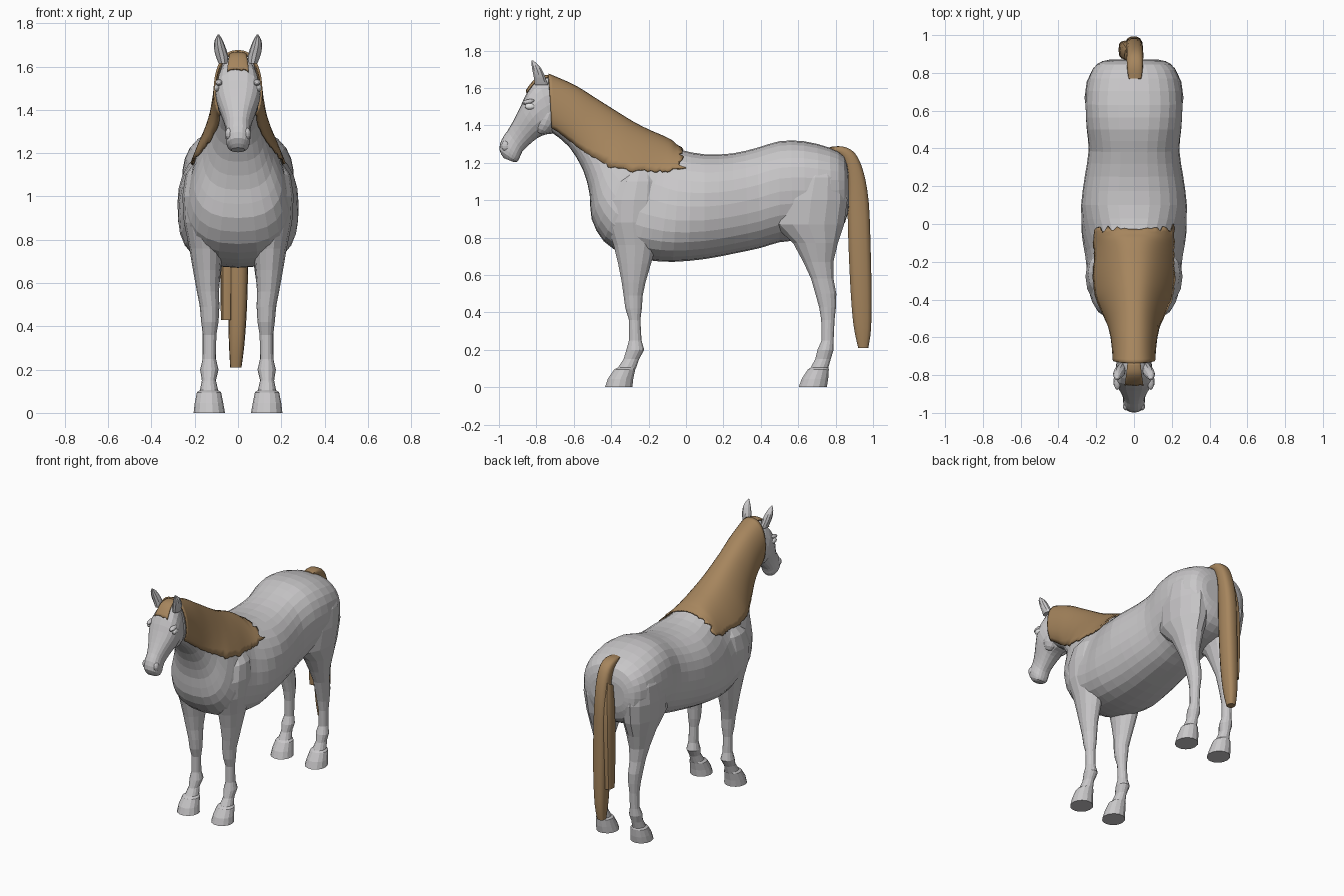
import bpy, bmesh, math, random
from mathutils import Vector

if "Cube" in bpy.data.objects:
    bpy.data.objects.remove(bpy.data.objects["Cube"])

random.seed(3)

def material(name, rgb):
    m = bpy.data.materials.new(name)
    m.diffuse_color = (*rgb, 1)
    m.use_nodes = True
    m.node_tree.nodes["Principled BSDF"].inputs["Base Color"].default_value = m.diffuse_color
    return m

GREY = material("coat grey", (0.58, 0.57, 0.58))
TAN = material("hair tan", (0.38, 0.235, 0.11))
WHITE = material("eye white", (0.9, 0.9, 0.9))

def spline(rows, s):
    """Catmull-Rom interpolation of a table of section rows."""
    n = len(rows) - 1
    i = min(int(s), n - 1)
    t = s - i
    p = [rows[max(0, min(n, i + k))] for k in (-1, 0, 1, 2)]
    return [0.5 * (2 * b + (c - a) * t + (2 * a - 5 * b + 4 * c - d) * t * t
                   + (3 * b - a - 3 * c + d) * t ** 3) for a, b, c, d in zip(*p)]

def signed_pow(v, e):
    return math.copysign(abs(v) ** e, v)

def torso_point(rows, s, a, grow=0.0):
    """Row: top y, top z, bottom y, bottom z, half width, top-heaviness."""
    ty, tz, by, bz, w, e = spline(rows, s)
    top, bot = Vector((0, ty, tz)), Vector((0, by, bz))
    h = (top - bot) / 2
    h = h * (1 + grow / h.length)
    p = (top + bot) / 2 + h * signed_pow(math.cos(a), 0.9)
    p.x = (w + grow) * signed_pow(math.sin(a), 0.82) * (1 + e * math.cos(a))
    return p

def leg_point(rows, s, a, grow=0.0):
    """Row: z, front y, back y, inner x, outer x."""
    z, y0, y1, x0, x1 = spline(rows, s)
    return Vector(((x0 + x1) / 2 + (x1 - x0) / 2 * math.cos(a),
                   (y0 + y1) / 2 + (y1 - y0) / 2 * math.sin(a), z))

def build(name, grid, mat, closed=True, smooth=False, flip=False):
    """Skin a list of point rows; closed rows are tubes with end caps."""
    bm = bmesh.new()
    vs = [[bm.verts.new((-p.x if flip else p.x, p.y, p.z)) for p in row] for row in grid]
    n = len(vs[0])
    for r, q in zip(vs, vs[1:]):
        for i in range(n if closed else n - 1):
            j = (i + 1) % n
            bm.faces.new((r[i], r[j], q[j], q[i]))
    if closed:
        bm.faces.new(vs[0])
        bm.faces.new(vs[-1])
    bmesh.ops.recalc_face_normals(bm, faces=bm.faces)
    for f in bm.faces:
        f.smooth = smooth
    me = bpy.data.meshes.new(name)
    bm.to_mesh(me)
    bm.free()
    me.materials.append(mat)
    ob = bpy.data.objects.new(name, me)
    bpy.context.collection.objects.link(ob)
    return ob

def tube(name, rows, point, mat, sides=24, sub=2, smooth=False, flip=False):
    steps = (len(rows) - 1) * sub
    grid = [[point(rows, k / sub, 2 * math.pi * i / sides) for i in range(sides)]
            for k in range(steps + 1)]
    return build(name, grid, mat, True, smooth, flip)

def ball(name, loc, scale, mat, rot=0.0):
    bpy.ops.mesh.primitive_uv_sphere_add(segments=14, ring_count=8, location=loc, rotation=(rot, 0, 0))
    ob = bpy.context.object
    ob.name, ob.scale = name, scale
    ob.data.materials.append(mat)
    return ob

# Body and neck, from rump to throat
BODY = [
    (.868, 1.15, .872, .97, .13, 0), (.845, 1.235, .85, .88, .195, .05),
    (.77, 1.28, .775, .82, .238, .1), (.63, 1.315, .64, .79, .256, .1),
    (.5, 1.315, .5, .775, .25, .06), (.38, 1.28, .4, .745, .24, 0),
    (.25, 1.25, .26, .715, .26, 0), (.1, 1.245, .1, .685, .28, 0),
    (-.03, 1.27, -.07, .67, .272, -.17), (-.08, 1.305, -.21, .68, .25, -.26),
    (-.13, 1.33, -.33, .71, .238, -.29), (-.2, 1.36, -.44, .78, .225, -.3),
    (-.28, 1.4, -.505, .9, .195, -.3), (-.37, 1.455, -.515, 1.03, .155, -.28),
    (-.48, 1.525, -.55, 1.16, .122, -.24), (-.6, 1.6, -.625, 1.285, .103, -.18),
    (-.735, 1.66, -.715, 1.36, .095, -.1)]
tube("body_and_neck", BODY, torso_point, GREY, 28)

# Head, from poll to lips
HEAD = [
    (-.72, 1.655, -.66, 1.40, .07, 0), (-.79, 1.645, -.70, 1.36, .092, 0),
    (-.85, 1.575, -.745, 1.352, .103, .12), (-.885, 1.50, -.79, 1.335, .092, .15),
    (-.92, 1.43, -.84, 1.295, .07, .1), (-.955, 1.37, -.875, 1.26, .057, 0),
    (-.985, 1.325, -.89, 1.225, .058, 0), (-.998, 1.27, -.905, 1.205, .05, 0),
    (-.975, 1.225, -.925, 1.205, .03, 0)]
tube("head", HEAD, torso_point, GREY, 20)

# Legs with hooves, listed from the hoof upward
FRONT_LEG = [
    (0, -.435, -.285, .06, .205), (.045, -.42, -.28, .068, .2), (.095, -.385, -.27, .078, .19),
    (.105, -.365, -.265, .092, .176), (.15, -.335, -.25, .102, .167), (.2, -.32, -.222, .09, .175),
    (.25, -.306, -.237, .102, .163), (.36, -.306, -.243, .1, .162), (.42, -.325, -.235, .09, .17),
    (.49, -.335, -.23, .086, .176), (.56, -.345, -.215, .088, .19), (.66, -.365, -.185, .08, .208),
    (.76, -.39, -.155, .07, .225), (.88, -.43, -.14, .06, .25), (1.0, -.435, -.12, .06, .257),
    (1.1, -.39, -.13, .05, .243), (1.17, -.33, -.16, .04, .19)]
HIND_LEG = [
    (0, .6, .755, .06, .205), (.045, .617, .762, .068, .2), (.095, .65, .765, .078, .19),
    (.105, .665, .762, .092, .176), (.15, .69, .775, .102, .167), (.2, .702, .79, .09, .175),
    (.25, .724, .79, .102, .163), (.36, .722, .795, .1, .163), (.43, .71, .803, .092, .17),
    (.5, .69, .805, .09, .178), (.58, .667, .79, .088, .185), (.67, .625, .79, .075, .2),
    (.77, .57, .815, .055, .225), (.87, .46, .85, .03, .248), (1.0, .47, .868, .02, .262),
    (1.12, .53, .85, .03, .255), (1.2, .6, .8, .05, .22)]
for side, flip in (("right", False), ("left", True)):
    sx = -1 if flip else 1
    tube(f"front_leg_{side}", FRONT_LEG, leg_point, GREY, 14, 1, flip=flip)
    tube(f"hind_leg_{side}", HIND_LEG, leg_point, GREY, 14, 1, flip=flip)
    # Ears: pointed, leaning forward and outward
    ear = [(1.615, -.81, -.735, .045, .09), (1.655, -.815, -.75, .047, .105),
           (1.69, -.822, -.765, .058, .111), (1.72, -.826, -.785, .07, .108),
           (1.747, -.827, -.818, .086, .094)]
    tube(f"ear_{side}", ear, leg_point, GREY, 10, 2, flip=flip)
    # Face details
    ball(f"cheek_{side}", (sx * .048, -.755, 1.435), (.048, .06, .085), GREY, -.4)
    ball(f"brow_{side}", (sx * .088, -.843, 1.526), (.017, .036, .013), GREY, .2)
    ball(f"nostril_{side}", (sx * .042, -.965, 1.29), (.017, .022, .028), GREY)
    ball(f"eye_{side}", (sx * .097, -.835, 1.501), (.013, .027, .017), WHITE)

# Mane: a sheet hugging the neck, hanging to a ragged lower edge
EDGE = [(-.75, 1.42), (-.66, 1.36), (-.55, 1.27), (-.4, 1.18), (-.28, 1.155), (-.1, 1.15), (.03, 1.19)]

def edge_z(y):
    for (y0, z0), (y1, z1) in zip(EDGE, EDGE[1:]):
        if y <= y1:
            return z0 + (z1 - z0) * (y - y0) / (y1 - y0)
    return EDGE[-1][1]

columns = []
for k in range(41):
    s = 8 + 8 * k / 40
    limits = []
    for sgn in (-1, 1):
        a = 0.1
        while a < 2.6:
            p = torso_point(BODY, s, a)
            if p.z <= edge_z(p.y):
                break
            a += 0.02
        limits.append(sgn * (a + random.uniform(-.02, .02)))
    lo, hi = limits
    col = []
    for i in range(25):
        f = abs(i - 12) / 12
        p = torso_point(BODY, s, (lo if i < 12 else hi) * f, 0.012)
        if k < 2:
            p.y += (1 - k / 2) * random.uniform(-.02, .045) * f
        col.append(p)
    columns.append(col)
mane = build("mane", columns, TAN, closed=False, smooth=True)

# Forelock between the ears
lock = []
for k in range(9):
    s = 0.2 + 1.8 * k / 8
    lock.append([torso_point(HEAD, s + (random.uniform(-.15, .1) if k == 8 else 0), a, 0.009)
                 for a in [(-.32 + .64 * i / 8) for i in range(9)]])
forelock = build("forelock", lock, TAN, closed=False, smooth=True)
for ob in (mane, forelock):
    mod = ob.modifiers.new("thickness", "SOLIDIFY")
    mod.thickness, mod.offset = 0.01, 0

# Tail: dock on the rump, long main hank and a shorter side hank
# Row: front/inner y, z, back/outer y, z, centre x, half width
def tail_point(rows, s, a, grow=0.0):
    y0, z0, y1, z1, cx, w = spline(rows, s)
    c, h = math.cos(a), math.sin(a)
    return Vector((cx + w * signed_pow(c, .7), (y0 + y1) / 2 + (y1 - y0) / 2 * signed_pow(h, .7),
                   (z0 + z1) / 2 + (z1 - z0) / 2 * signed_pow(h, .7)))

TAIL = [(.765, 1.255, .77, 1.285, .005, .035), (.82, 1.24, .84, 1.287, .005, .042),
        (.85, 1.19, .905, 1.25, .005, .044), (.865, 1.1, .95, 1.15, .004, .045),
        (.863, .95, .978, .99, 0, .048), (.868, .75, .988, .75, 0, .048),
        (.88, .5, .993, .5, -.002, .044), (.895, .33, .99, .31, -.006, .036),
        (.92, .21, .975, .21, -.01, .026)]
SIDE = [(.86, 1.12, .93, 1.16, -.02, .03), (.87, .95, .965, .97, -.04, .035),
        (.875, .7, .97, .7, -.05, .032), (.885, .43, .96, .43, -.052, .027)]
tube("tail", TAIL, tail_point, TAN, 14, 3, smooth=True)
tube("tail_side_hank", SIDE, tail_point, TAN, 12, 3, smooth=True)
for name in ("mane", "forelock", "tail", "tail_side_hank"):
    bpy.ops.object.select_all(action="DESELECT")
    ob = bpy.data.objects[name]
    ob.select_set(True)
    bpy.context.view_layer.objects.active = ob
    bpy.ops.object.shade_smooth_by_angle(angle=math.radians(40))
